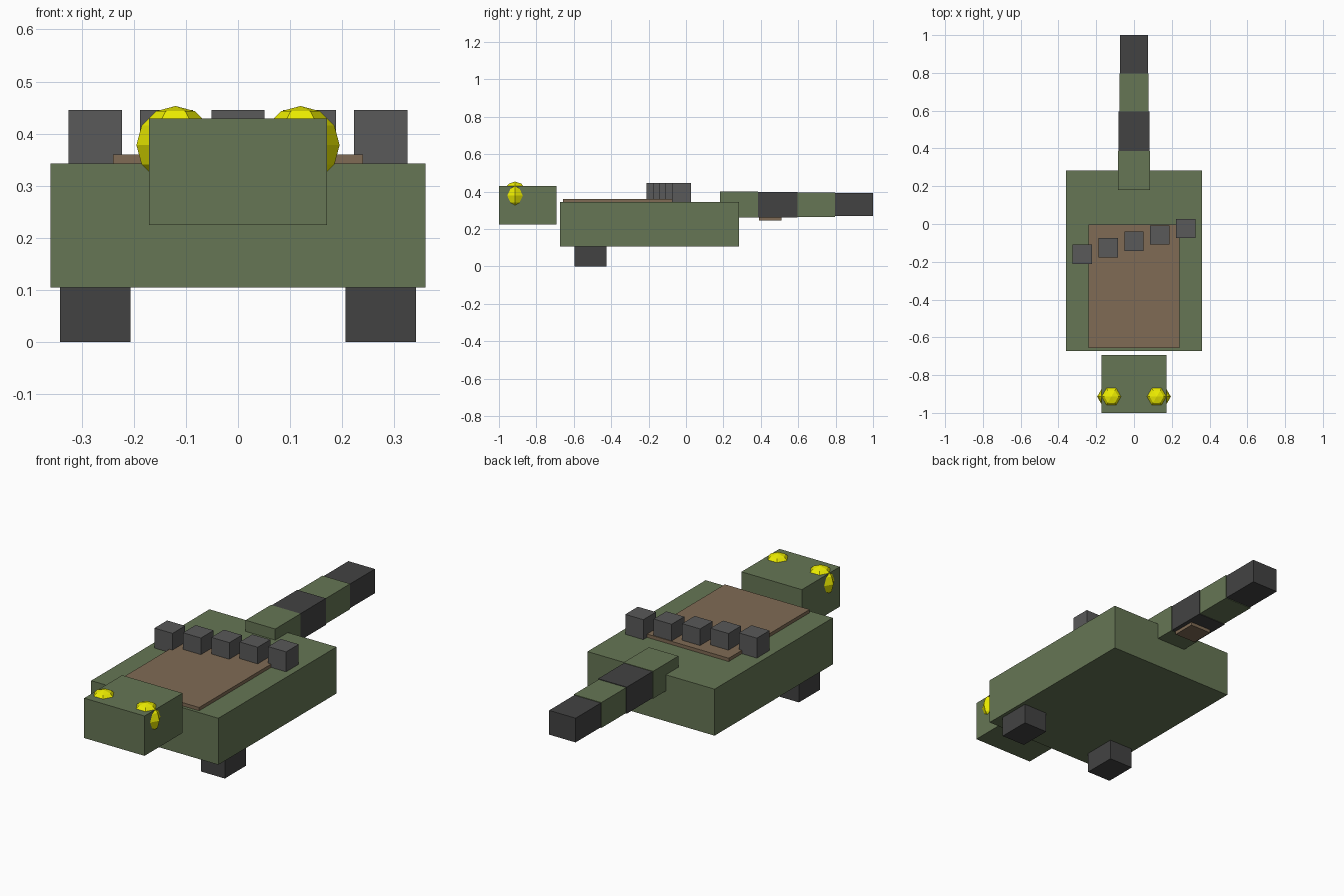
import bpy, bmesh
from math import sin, cos, pi, tau

if "Cube" in bpy.data.objects:
    bpy.data.objects.remove(bpy.data.objects["Cube"])


def material(name, rgb):
    m = bpy.data.materials.new(name)
    m.diffuse_color = (*rgb, 1)
    m.use_nodes = True
    m.node_tree.nodes["Principled BSDF"].inputs["Base Color"].default_value = m.diffuse_color
    return m


green = material("olive_green", (0.133, 0.181, 0.089))
brown = material("brown", (0.215, 0.147, 0.089))
dark = material("dark_grey", (0.055, 0.055, 0.055))
grey = material("spike_grey", (0.1, 0.1, 0.1))
yellow = material("yellow", (0.85, 0.85, 0.0))


def finish(name, bm, mat):
    bmesh.ops.recalc_face_normals(bm, faces=bm.faces)
    me = bpy.data.meshes.new(name)
    bm.to_mesh(me)
    bm.free()
    me.materials.append(mat)
    ob = bpy.data.objects.new(name, me)
    bpy.context.collection.objects.link(ob)
    return ob


def box(name, mat, x, y, z):
    """Box from (min, max) ranges on each axis."""
    bm = bmesh.new()
    bmesh.ops.create_cube(bm, size=1)
    for v in bm.verts:
        v.co = [(a + b) / 2 + c * (b - a) for c, (a, b) in zip(v.co, (x, y, z))]
    return finish(name, bm, mat)


def ball(name, mat, center, r, sides=6, rings=6):
    """Low-poly sphere: half circle spun about z, with a corner on the x axis."""
    bm = bmesh.new()
    arc = [bm.verts.new((r * sin(pi * i / rings), 0, r * cos(pi * i / rings)))
           for i in range(rings + 1)]
    edges = [bm.edges.new(p) for p in zip(arc, arc[1:])]
    bmesh.ops.spin(bm, geom=arc + edges, cent=(0, 0, 0), axis=(0, 0, 1),
                   angle=tau, steps=sides)
    bmesh.ops.remove_doubles(bm, verts=bm.verts, dist=1e-4)
    ob = finish(name, bm, mat)
    ob.location = center
    return ob


# body, back plate and head
box("body", green, (-0.36, 0.36), (-0.673, 0.283), (0.105, 0.343))
box("back_plate", brown, (-0.24, 0.24), (-0.657, -0.003), (0.325, 0.36))
box("head", green, (-0.171, 0.171), (-1.0, -0.693), (0.225, 0.429))

# eyes and front legs
for side, s in (("left", -1), ("right", 1)):
    ball(f"eye_{side}", yellow, (s * 0.12, -0.914, 0.378), 0.075)
    xs = sorted((s * 0.206, s * 0.342))
    box(f"leg_{side}", dark, xs, (-0.595, -0.425), (0.0, 0.11))

# slanted row of back spikes
for i in range(5):
    x, y, h = (i - 2) * 0.137, -0.092 + (i - 2) * 0.034, 0.051
    box(f"spike_{i + 1}", grey, (x - h, x + h), (y - h, y + h), (0.343, 0.445))

# tapering banded tail
joints = [0.181, 0.386, 0.595, 0.796, 1.0]
widths = [0.084, 0.081, 0.078, 0.075]
heights = [0.070, 0.068, 0.065, 0.062]
for i in range(4):
    w, h = widths[i], heights[i]
    box(f"tail_segment_{i + 1}", (green, dark)[i % 2], (-w, w),
        (joints[i], joints[i + 1]), (0.33 - h, 0.33 + h))

# small pad under the tail
box("tail_pad", brown, (-0.06, 0.06), (0.39, 0.51), (0.245, 0.28))
